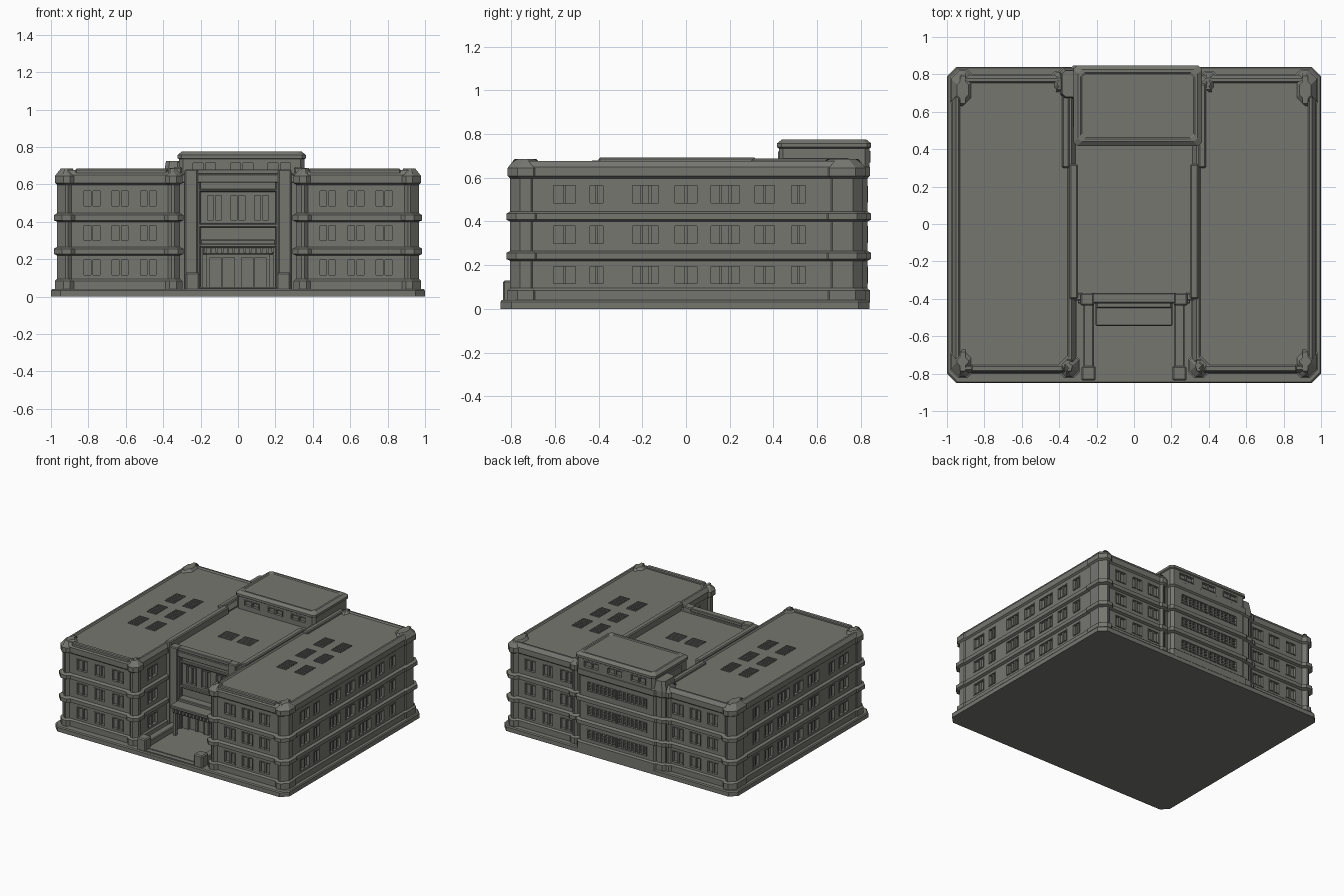
import bpy
import bmesh
from mathutils import Vector

cube = bpy.data.objects.get("Cube")
if cube:
    bpy.data.objects.remove(cube, do_unlink=True)

mat = bpy.data.materials.new("warm_grey_concrete")
mat.use_nodes = True
GREY = (0.18, 0.18, 0.163, 1)
mat.diffuse_color = GREY
shader = next(n for n in mat.node_tree.nodes if n.type == 'BSDF_PRINCIPLED')
shader.inputs["Base Color"].default_value = GREY
shader.inputs["Roughness"].default_value = 0.8


def finish(name, bm):
    bmesh.ops.recalc_face_normals(bm, faces=bm.faces)
    mesh = bpy.data.meshes.new(name)
    bm.to_mesh(mesh)
    bm.free()
    mesh.materials.append(mat)
    obj = bpy.data.objects.new(name, mesh)
    bpy.context.scene.collection.objects.link(obj)
    return obj


def add_box(bm, lo, hi):
    lo, hi = Vector(lo), Vector(hi)
    made = bmesh.ops.create_cube(bm, size=1)["verts"]
    bmesh.ops.scale(bm, vec=hi - lo, verts=made)
    bmesh.ops.translate(bm, vec=(lo + hi) / 2, verts=made)


def boxes(name, spans, bevel=0):
    """One object from several boxes, each given as x0, x1, y0, y1, z0, z1."""
    bm = bmesh.new()
    for x0, x1, y0, y1, z0, z1 in spans:
        add_box(bm, (min(x0, x1), y0, z0), (max(x0, x1), y1, z1))
    if bevel:
        bmesh.ops.bevel(bm, geom=bm.edges[:], offset=bevel, segments=1, affect='EDGES')
    return finish(name, bm)


def stack(name, rect, cut, levels, side=1):
    """Chamfered rectangle lofted through (height, outward offset) levels."""
    x0, x1, y0, y1 = rect
    bm = bmesh.new()
    rings = []
    for z, o in levels:
        a, b, c, d = x0 - o, x1 + o, y0 - o, y1 + o
        pts = [(a + cut, c), (b - cut, c), (b, c + cut), (b, d - cut),
               (b - cut, d), (a + cut, d), (a, d - cut), (a, c + cut)]
        rings.append([bm.verts.new((side * x, y, z)) for x, y in pts])
    for low, high in zip(rings, rings[1:]):
        for i in range(8):
            j = (i + 1) % 8
            bm.faces.new((low[i], low[j], high[j], high[i]))
    bm.faces.new(rings[0])
    bm.faces.new(rings[-1])
    return finish(name, bm)


# Collected recesses and the bars that sit inside them
cutters, bars = [], []
DEEP = 0.018


def wall_box(axis, sign, plane, u0, u1, z0, z1, back, front):
    n0, n1 = sorted((plane + sign * back, plane + sign * front))
    return (n0, n1, u0, u1, z0, z1) if axis == 'x' else (u0, u1, n0, n1, z0, z1)


def window(axis, sign, plane, u, z, w, h, mullions=1, slats=0):
    def put(out, *span):
        out.append(wall_box(axis, sign, plane, *span))
    u0, u1, z0, z1 = u - w / 2, u + w / 2, z - h / 2, z + h / 2
    put(cutters, u0, u1, z0, z1, -DEEP, 0.03)
    for i in range(mullions):
        m = u0 + w * (i + 1) / (mullions + 1)
        put(bars, m - 0.006, m + 0.006, z0, z1, -DEEP - 0.004, -0.003)
    for i in range(slats):
        s = z0 + h * (i + 0.5) / slats
        put(bars, u0, u1, s - 0.003, s + 0.003, -DEEP - 0.004, -0.006)
    # raised surround
    t = 0.006
    for a, b in ((u0 - t, u0), (u1, u1 + t)):
        put(bars, a, b, z0 - t, z1 + t, -0.003, 0.004)
    for a, b in ((z0 - t, z0), (z1, z1 + t)):
        put(bars, u0, u1, a, b, -0.003, 0.004)


FLOORS = (0.155, 0.34, 0.525)
WALL = [(0.03, 0.012), (0.085, 0.012), (0.095, 0)]
for z in (0.22, 0.4):
    WALL += [(z, 0), (z + 0.008, 0.018), (z + 0.036, 0.018), (z + 0.046, 0)]
WALL += [(0.598, 0), (0.608, 0.012)]
ROOF = [(0.65, 0.012), (0.678, -0.008), (0.678, -0.022), (0.668, -0.03)]
PIER_TOP = [(0.645, 0.012), (0.686, -0.02)]

stack("base_plate", (-1, 1, -0.85, 0.84), 0.05, [(0, 0), (0.032, 0), (0.04, -0.006)])

# Wings with corner piers
walls = []
for side, label in ((1, "left"), (-1, "right")):
    walls.append(stack(label + "_wing", (0.325, 0.96, -0.785, 0.785), 0.05, WALL + ROOF, side))
    stack(label + "_front_outer_pier", (0.865, 0.967, -0.805, -0.665), 0.045, WALL + PIER_TOP, side)
    stack(label + "_back_outer_pier", (0.865, 0.967, 0.625, 0.81), 0.045, WALL + PIER_TOP, side)
    stack(label + "_front_inner_pier", (0.31, 0.385, -0.805, -0.71), 0.03, WALL + PIER_TOP, side)
    stack(label + "_back_inner_pier", (0.37, 0.43, 0.7, 0.8), 0.025, WALL + PIER_TOP, side)
    boxes(label + "_front_parapet", [(side * 0.38, side * 0.87, -0.79, -0.755, 0.655, 0.684)], 0.006)
    for z in FLOORS:
        for y, w in ((-0.556, 0.1), (-0.41, 0.06), (-0.185, 0.12), (0, 0.1),
                     (0.18, 0.13), (0.36, 0.09), (0.515, 0.065)):
            window('x', side, side * 0.96, y, z, w, 0.08, 2 if w > 0.11 else 1)
        for x in (0.48, 0.63, 0.78):
            window('y', -1, -0.785, side * x, z, 0.085, 0.08)
            window('y', 1, 0.785, side * x, z, 0.085, 0.08)
        window('x', -side, side * 0.325, -0.58, z, 0.11, 0.08)
    # parapets between wing roof and middle roof
    boxes(label + "_roof_wall", [(side * 0.3, side * 0.345, -0.4, 0.32, 0.6, 0.693),
                                 (side * 0.345, side * 0.385, 0.3, 0.75, 0.6, 0.688)], 0.007)

# Middle block and its framed front
walls.append(boxes("middle_block", [(-0.36, 0.36, -0.39, 0.78, 0.03, 0.64)]))
for side, label in ((1, "left"), (-1, "right")):
    boxes(label + "_entrance_pier", [(side * 0.215, side * 0.285, -0.435, -0.37, 0.03, 0.68),
                                     (side * 0.2, side * 0.33, -0.41, -0.37, 0.03, 0.66)], 0.006)
boxes("front_beams", [(-0.3, 0.3, -0.425, -0.37, 0.61, 0.655),
                      (-0.22, 0.22, -0.42, -0.37, 0.655, 0.68),
                      (-0.22, 0.22, -0.41, -0.38, 0.56, 0.575),
                      (-0.22, 0.22, -0.41, -0.38, 0.37, 0.39)], 0.004)
for x in (-0.125, 0, 0.125):
    window('y', -1, -0.39, x, 0.475, 0.075, 0.13)
for x in (-0.085, 0.085):
    window('y', -1, -0.39, x, 0.13, 0.13, 0.16)

# Entrance canopy, posts and terrace
boxes("entrance_canopy", [(-0.205, 0.205, -0.545, -0.38, 0.262, 0.285),
                          (-0.19, 0.19, -0.53, -0.38, 0.225, 0.265),
                          (-0.2, 0.2, -0.45, -0.38, 0.28, 0.305)], 0.005)
boxes("canopy_teeth", [(-0.18 + i * 0.03, -0.168 + i * 0.03, -0.54, -0.52, 0.235, 0.265)
                       for i in range(13)])
boxes("entrance_posts", [(x - 0.012, x + 0.012, -0.525, -0.5, 0.05, 0.23)
                         for x in (-0.178, 0.178)])
boxes("terrace", [(-0.25, 0.25, -0.8, -0.38, 0.03, 0.052),
                  (-0.21, 0.21, -0.835, -0.79, 0.03, 0.046)])
boxes("terrace_walls", [(s * 0.215, s * 0.27, -0.8, -0.4, 0.03, 0.095) for s in (1, -1)], 0.006)
boxes("terrace_end_blocks", [(s * 0.205, s * 0.28, -0.838, -0.76, 0.03, 0.13)
                             for s in (1, -1)], 0.008)

# Rear tower and rooftop house
walls.append(stack("rear_tower", (-0.325, 0.345, 0.5, 0.83), 0.02,
                   WALL + [(0.65, 0.012), (0.66, 0), (0.72, 0)]))
stack("rear_side_pier", (-0.385, -0.3, 0.68, 0.82), 0.02, WALL + [(0.65, 0.012), (0.725, 0)])
walls.append(stack("roof_house", (-0.315, 0.355, 0.425, 0.84), 0.02,
                   [(0.61, 0), (0.735, 0), (0.74, 0.008), (0.758, 0.008), (0.776, -0.015),
                    (0.776, -0.03), (0.77, -0.037)]))
for x in (-0.18, 0.02, 0.22):
    window('y', -1, 0.425, x, 0.697, 0.12, 0.034)
    window('y', 1, 0.84, x, 0.697, 0.12, 0.04)
for z in FLOORS:
    for x in (-0.12, 0.14):
        window('y', 1, 0.83, x, z, 0.24, 0.065, 6, 3)

# Slatted roof vents
slats = []
vents = [(s * x, y, 0.08, 0.15, 0.668) for s in (1, -1) for x in (0.56, 0.712)
         for y in (0.25, 0.03, -0.2)]
vents += [(x, 0.01, 0.11, 0.11, 0.64) for x in (-0.085, 0.075)]
for x, y, w, d, z in vents:
    count = 10
    for i in range(count):
        v = y - d / 2 + d * (i + 0.5) / count
        slats.append((x - w / 2, x + w / 2, v - 0.003, v + 0.003, z - 0.004, z + 0.006))
boxes("roof_vents", slats)

# Cut the window recesses
cutter = boxes("window_cutter", cutters)
cutter.hide_render = True
for obj in walls:
    mod = obj.modifiers.new("recesses", 'BOOLEAN')
    mod.operation, mod.solver, mod.object = 'DIFFERENCE', 'EXACT', cutter
bpy.context.view_layer.update()
graph = bpy.context.evaluated_depsgraph_get()
cut_meshes = [bpy.data.meshes.new_from_object(o.evaluated_get(graph)) for o in walls]
for obj, mesh in zip(walls, cut_meshes):
    obj.modifiers.clear()
    obj.data = mesh
bpy.data.objects.remove(cutter, do_unlink=True)
boxes("window_frames", bars)
